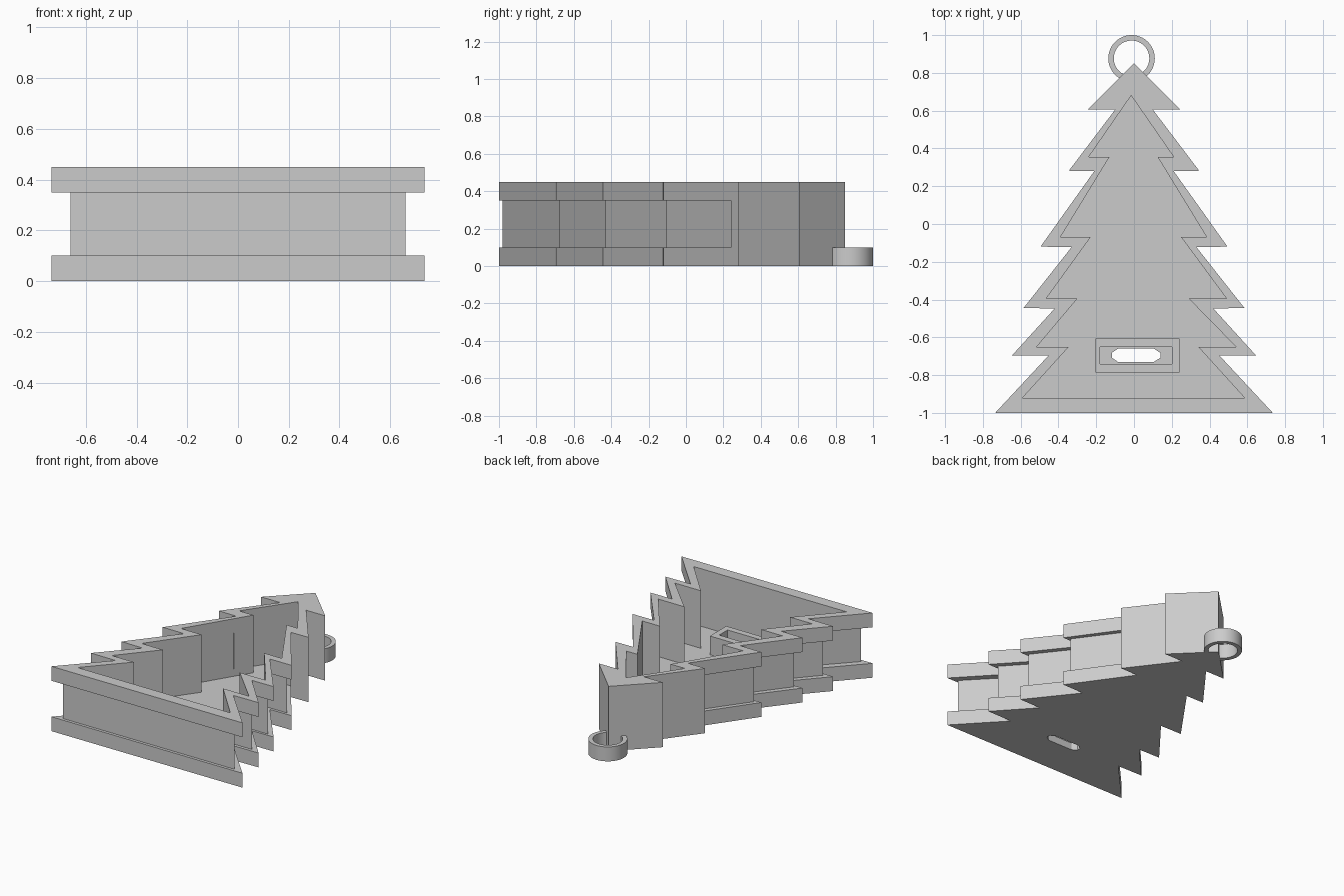
import bpy
import bmesh
import math

if "Cube" in bpy.data.objects:
    bpy.data.objects.remove(bpy.data.objects["Cube"], do_unlink=True)

grey = bpy.data.materials.new("plain grey")
grey.use_nodes = True
colour = (0.6, 0.6, 0.6, 1)
grey.diffuse_color = colour
grey.node_tree.nodes["Principled BSDF"].inputs["Base Color"].default_value = colour


def prism(name, outline, z0, z1):
    """Extrude a closed outline between two heights."""
    bm = bmesh.new()
    face = bm.faces.new([bm.verts.new((x, y, z0)) for x, y in outline])
    up = bmesh.ops.extrude_face_region(bm, geom=[face])["geom"]
    verts = [v for v in up if isinstance(v, bmesh.types.BMVert)]
    bmesh.ops.translate(bm, verts=verts, vec=(0, 0, z1 - z0))
    bmesh.ops.recalc_face_normals(bm, faces=bm.faces)
    mesh = bpy.data.meshes.new(name)
    bm.to_mesh(mesh)
    bm.free()
    mesh.materials.append(grey)
    obj = bpy.data.objects.new(name, mesh)
    bpy.context.collection.objects.link(obj)
    return obj


def cut(target, cutter):
    """Subtract the cutter for good and discard it."""
    mod = target.modifiers.new("cut", "BOOLEAN")
    mod.operation = "DIFFERENCE"
    mod.solver = "EXACT"
    mod.object = cutter
    bpy.context.view_layer.objects.active = target
    bpy.ops.object.modifier_apply(modifier=mod.name)
    bpy.data.objects.remove(cutter, do_unlink=True)


def mirrored(side):
    return side + [(-x, y) for x, y in reversed(side) if x > 0]


def box(x0, x1, y0, y1):
    return [(x0, y0), (x1, y0), (x1, y1), (x0, y1)]


def circle(cx, cy, r, n=64):
    return [(cx + r * math.cos(math.tau * i / n), cy + r * math.sin(math.tau * i / n))
            for i in range(n)]


FLOOR, LOW, HIGH, TOP = 0.05, 0.10, 0.35, 0.45

# Tree outline, bottom corner to peak
tree = [(0.735, -1), (0.453, -0.697), (0.645, -0.695), (0.42, -0.447), (0.585, -0.445),
        (0.33, -0.122), (0.495, -0.12), (0.21, 0.28), (0.345, 0.282), (0.1, 0.605),
        (0.247, 0.605), (0, 0.85)]
body = prism("tree_tray", mirrored(tree), 0, TOP)

# Groove running round the lower tiers
core = [(0.66, -0.98), (0.37, -0.675), (0.582, -0.675), (0.36, -0.43), (0.53, -0.43),
        (0.275, -0.103), (0.45, -0.103), (0.2, 0.24), (0.19, 0.3)]
groove = prism("groove_cutter", box(-0.9, 0.9, -1.1, 0.24), LOW, HIGH)
cut(groove, prism("groove_core", mirrored(core), LOW - 0.1, HIGH + 0.1))
cut(body, groove)

# Hollow inside: rows of y, left-hand x, right-hand x
rows = [(-0.92, -0.59, 0.585), (-0.65, -0.345, 0.34), (-0.65, -0.515, 0.54),
        (-0.395, -0.3, 0.29), (-0.395, -0.465, 0.49), (-0.07, -0.23, 0.25),
        (-0.07, -0.39, 0.385), (0.355, -0.13, 0.125), (0.355, -0.24, 0.21)]
hollow = [(r, y) for y, l, r in rows] + [(-0.015, 0.68)] + [(l, y) for y, l, r in reversed(rows)]
cut(body, prism("hollow_cutter", hollow, FLOOR, TOP + 0.1))

# Slot through the floor with a raised frame round it
slot = [(-0.085, -0.73), (0.105, -0.73), (0.14, -0.708), (0.14, -0.682),
        (0.105, -0.66), (-0.085, -0.66), (-0.117, -0.682), (-0.117, -0.708)]
cut(body, prism("slot_cutter", slot, -0.1, FLOOR + 0.1))
frame = prism("slot_frame", box(-0.205, 0.24, -0.785, -0.605), FLOOR, 0.18)
cut(frame, prism("frame_cutter", box(-0.18, 0.2, -0.742, -0.65), FLOOR - 0.1, 0.4))

# Hanging ring behind the peak
ring = prism("hanging_ring", circle(-0.013, 0.877, 0.123), 0, LOW)
cut(ring, prism("ring_cutter", circle(-0.013, 0.877, 0.094), -0.1, 0.4))
bpy.ops.object.select_all(action="DESELECT")
ring.select_set(True)
bpy.context.view_layer.objects.active = ring
bpy.ops.object.shade_smooth_by_angle(angle=math.radians(30))
